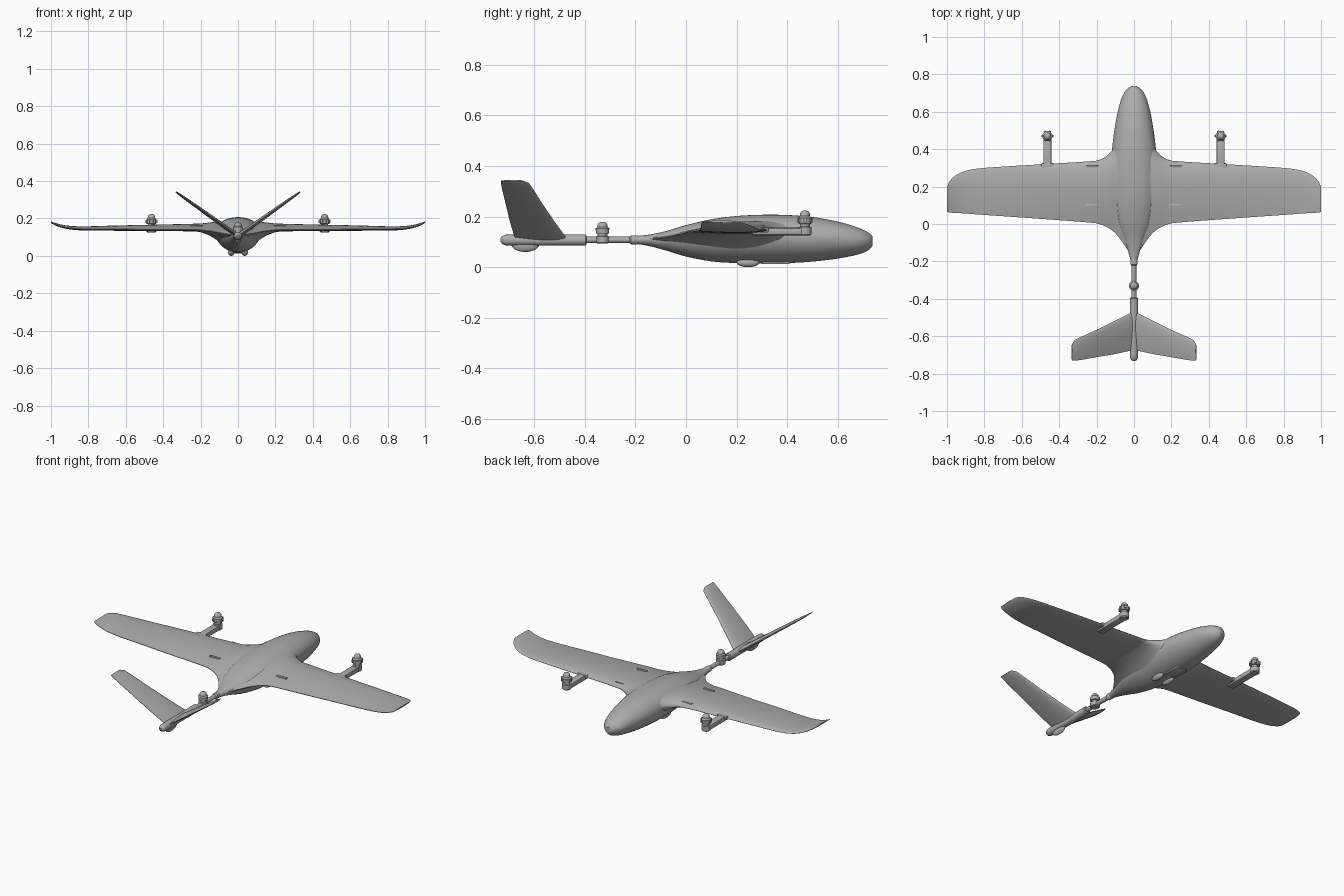
import bpy, bmesh, math
from mathutils import Vector, Matrix

if "Cube" in bpy.data.objects:
    bpy.data.objects.remove(bpy.data.objects["Cube"])

grey = bpy.data.materials.new("airframe_grey")
grey.diffuse_color = (0.42, 0.42, 0.42, 1)
grey.use_nodes = True
grey.node_tree.nodes["Principled BSDF"].inputs["Base Color"].default_value = grey.diffuse_color


def finish(name, bm, mirror=False, angle=35):
    bmesh.ops.recalc_face_normals(bm, faces=bm.faces)
    me = bpy.data.meshes.new(name)
    bm.to_mesh(me)
    bm.free()
    ob = bpy.data.objects.new(name, me)
    bpy.context.collection.objects.link(ob)
    me.materials.append(grey)
    if mirror:
        m = ob.modifiers.new("mirror", 'MIRROR')
        m.use_clip = True
    bpy.ops.object.select_all(action='DESELECT')
    ob.select_set(True)
    bpy.context.view_layer.objects.active = ob
    bpy.ops.object.shade_smooth_by_angle(angle=math.radians(angle))
    return ob


def smooth(rows, n=5):
    """Catmull-Rom resampling of station rows."""
    out = []
    for i in range(len(rows) - 1):
        p = [rows[max(0, min(len(rows) - 1, i + k))] for k in (-1, 0, 1, 2)]
        for j in range(n):
            t = j / n
            out.append([0.5 * (2 * b + (c - a) * t + (2 * a - 5 * b + 4 * c - d) * t * t
                               + (3 * b - a - 3 * c + d) * t ** 3) for a, b, c, d in zip(*p)])
    return out + [list(rows[-1])]


def loft(name, rings, cap_start=True, mirror=False, angle=35):
    bm = bmesh.new()
    vs = [[bm.verts.new(p) for p in r] for r in rings]
    n = len(vs[0])
    for a, b in zip(vs, vs[1:]):
        for i in range(n):
            bm.faces.new((a[i], a[(i + 1) % n], b[(i + 1) % n], b[i]))
    if cap_start:
        bm.faces.new(vs[0])
    bm.faces.new(vs[-1])
    return finish(name, bm, mirror, angle)


def lathe(name, profile, loc, axis='Z', mirror=False, n=24):
    """Revolve (radius, height) pairs around a vertical or lengthwise axis."""
    rings = []
    for r, h in profile:
        ring = []
        for k in range(n):
            a = 2 * math.pi * k / n
            u, v = r * math.cos(a), r * math.sin(a)
            ring.append(Vector(loc) + Vector((u, v, h) if axis == 'Z' else (u, h, v)))
        rings.append(ring)
    return loft(name, rings, mirror=mirror)


def box(name, x, y, z, mirror=False, bevel=0.004):
    bm = bmesh.new()
    size = Matrix.Diagonal((x[1] - x[0], y[1] - y[0], z[1] - z[0], 1))
    mid = Matrix.Translation([(q[0] + q[1]) / 2 for q in (x, y, z)])
    bmesh.ops.create_cube(bm, size=1, matrix=mid @ size)
    bmesh.ops.bevel(bm, geom=bm.edges[:], offset=bevel, segments=2, affect='EDGES', profile=0.5)
    return finish(name, bm, mirror)


# Fuselage: y, half width, bottom, widest height, top
body = smooth([
    (0.737, 0.014, 0.085, 0.105, 0.122), (0.72, 0.038, 0.067, 0.105, 0.137),
    (0.68, 0.064, 0.05, 0.108, 0.156), (0.60, 0.087, 0.034, 0.112, 0.18),
    (0.50, 0.105, 0.022, 0.116, 0.198), (0.40, 0.117, 0.016, 0.122, 0.206),
    (0.30, 0.122, 0.014, 0.128, 0.207), (0.20, 0.118, 0.016, 0.132, 0.202),
    (0.10, 0.108, 0.023, 0.132, 0.189), (0.00, 0.085, 0.042, 0.125, 0.166),
    (-0.08, 0.055, 0.066, 0.115, 0.142), (-0.15, 0.03, 0.084, 0.11, 0.128),
    (-0.21, 0.014, 0.094, 0.108, 0.122)])
rings = []
for y, w, lo, mid, hi in body:
    ring = []
    for k in range(40):
        a = 2 * math.pi * k / 40
        c, s = math.cos(a), math.sin(a)
        x = w * math.copysign(abs(c) ** (1.0 if s > 0 else 1.2), c)
        ring.append((x, y, mid + s * ((hi - mid) if s > 0 else (mid - lo))))
    rings.append(ring)
loft("fuselage", rings)

# Blended wing: x, leading y, trailing y, leading z, trailing z, rise, drop
wing = smooth([
    (0.00, 0.48, -0.19, 0.13, 0.108, 0.065, 0.09), (0.05, 0.46, -0.115, 0.13, 0.115, 0.06, 0.085),
    (0.09, 0.43, -0.06, 0.135, 0.122, 0.052, 0.065), (0.13, 0.378, -0.025, 0.14, 0.13, 0.044, 0.04),
    (0.18, 0.345, -0.002, 0.143, 0.136, 0.034, 0.02), (0.24, 0.335, 0.008, 0.145, 0.14, 0.028, 0.012),
    (0.45, 0.322, 0.024, 0.145, 0.14, 0.023, 0.01), (0.65, 0.31, 0.038, 0.145, 0.142, 0.018, 0.009),
    (0.82, 0.298, 0.05, 0.145, 0.143, 0.013, 0.008), (0.90, 0.284, 0.056, 0.15, 0.148, 0.011, 0.007),
    (0.95, 0.262, 0.059, 0.160, 0.158, 0.009, 0.006), (0.985, 0.23, 0.061, 0.173, 0.171, 0.006, 0.005),
    (1.00, 0.195, 0.064, 0.181, 0.18, 0.003, 0.003)])


def airfoil(c):
    return math.sqrt(c) * (1 - c) / 0.385


N = 18
chord = [(1 - math.cos(math.pi * k / N)) / 2 for k in range(N + 1)]
rings = []
for x, le, te, zl, zt, up, dn in wing:
    path = [(c, up) for c in reversed(chord)] + [(c, -dn) for c in chord[1:]]
    rings.append([(max(x, 0), le + (te - le) * c,
                   zl + (zt - zl) * c + airfoil(c) * h + (0.0015 if h > 0 else -0.0015) * c)
                  for c, h in path])
loft("wing", rings, cap_start=False, mirror=True, angle=50)

# V-tail: x, z, leading y, trailing y, thickness
tail = [(0.008, 0.112, -0.47, -0.675, 0.012), (0.10, 0.177, -0.517, -0.695, 0.011),
        (0.20, 0.2485, -0.566, -0.712, 0.009), (0.285, 0.309, -0.604, -0.727, 0.007),
        (0.318, 0.332, -0.62, -0.731, 0.005), (0.332, 0.342, -0.645, -0.731, 0.003)]
nx, nz = -0.578, 0.816
rings = []
for x, z, le, te, th in tail:
    path = [(c, 1) for c in reversed(chord)] + [(c, -1) for c in chord[1:]]
    ring = []
    for c, s in path:
        d = s * (airfoil(c) * th + 0.001 * c)
        ring.append((x + nx * d, le + (te - le) * c, z + nz * d))
    rings.append(ring)
loft("tail_fin", rings, mirror=True, angle=50)

# Tail boom: slim front tube, thick rear sleeve with rounded end
lathe("boom_collar", [(0.013, 0.02), (0.018, 0.012), (0.018, -0.012), (0.013, -0.018)],
      (0, -0.205, 0.108), 'Y')
lathe("boom_tube", [(0.0125, 0.03), (0.0125, -0.23)], (0, -0.19, 0.108), 'Y')
lathe("boom_sleeve", [(0.017, 0.17), (0.022, 0.165), (0.022, -0.13), (0.021, -0.15),
                      (0.016, -0.163), (0.006, -0.17)], (0, -0.563, 0.107), 'Y')
# Fairing under the boom
bm = bmesh.new()
bmesh.ops.create_uvsphere(bm, u_segments=20, v_segments=12, radius=1,
                          matrix=Matrix.Translation((0, -0.635, 0.09)) @ Matrix.Diagonal((0.014, 0.055, 0.03, 1)))
finish("tail_skid", bm)

# Motors: mount, can and domed spinner
motor = [(0.021, -0.045), (0.026, -0.04), (0.026, -0.012), (0.019, -0.01), (0.019, 0.0),
         (0.026, 0.002), (0.027, 0.025), (0.02, 0.032), (0.019, 0.043), (0.013, 0.051), (0.004, 0.054)]
lathe("wing_motor", motor, (0.463, 0.47, 0.17), mirror=True)
lathe("tail_motor", [(r, h * 0.86) for r, h in motor], (0, -0.33, 0.132))
bm = bmesh.new()
for k in range(6):
    a = math.pi * k / 3
    bmesh.ops.create_cube(bm, size=1, matrix=Matrix.Translation(
        (0.463 + 0.027 * math.cos(a), 0.47 + 0.027 * math.sin(a), 0.185))
        @ Matrix.Rotation(a, 4, 'Z') @ Matrix.Diagonal((0.01, 0.012, 0.016, 1)))
finish("motor_lugs", bm, mirror=True)

# Motor arms and their clamps at the wing
box("motor_arm", (0.441, 0.485), (0.26, 0.475), (0.126, 0.156), mirror=True, bevel=0.008)
box("arm_clamp", (0.43, 0.496), (0.295, 0.325), (0.136, 0.158), mirror=True)

# Wing joint tabs and belly feet
for i, (y, z) in enumerate([(0.305, 0.161), (0.10, 0.16)]):
    box(f"joint_tab_{i + 1}", (0.19, 0.255), (y - 0.007, y + 0.007), (z - 0.012, z + 0.006),
        mirror=True, bevel=0.002)
bm = bmesh.new()
bmesh.ops.create_uvsphere(bm, u_segments=20, v_segments=12, radius=1,
                          matrix=Matrix.Translation((0.036, 0.245, 0.018)) @ Matrix.Diagonal((0.017, 0.045, 0.018, 1)))
finish("belly_foot", bm, mirror=True)
box("belly_plate", (-0.03, 0.03), (0.30, 0.41), (0.012, 0.03))
